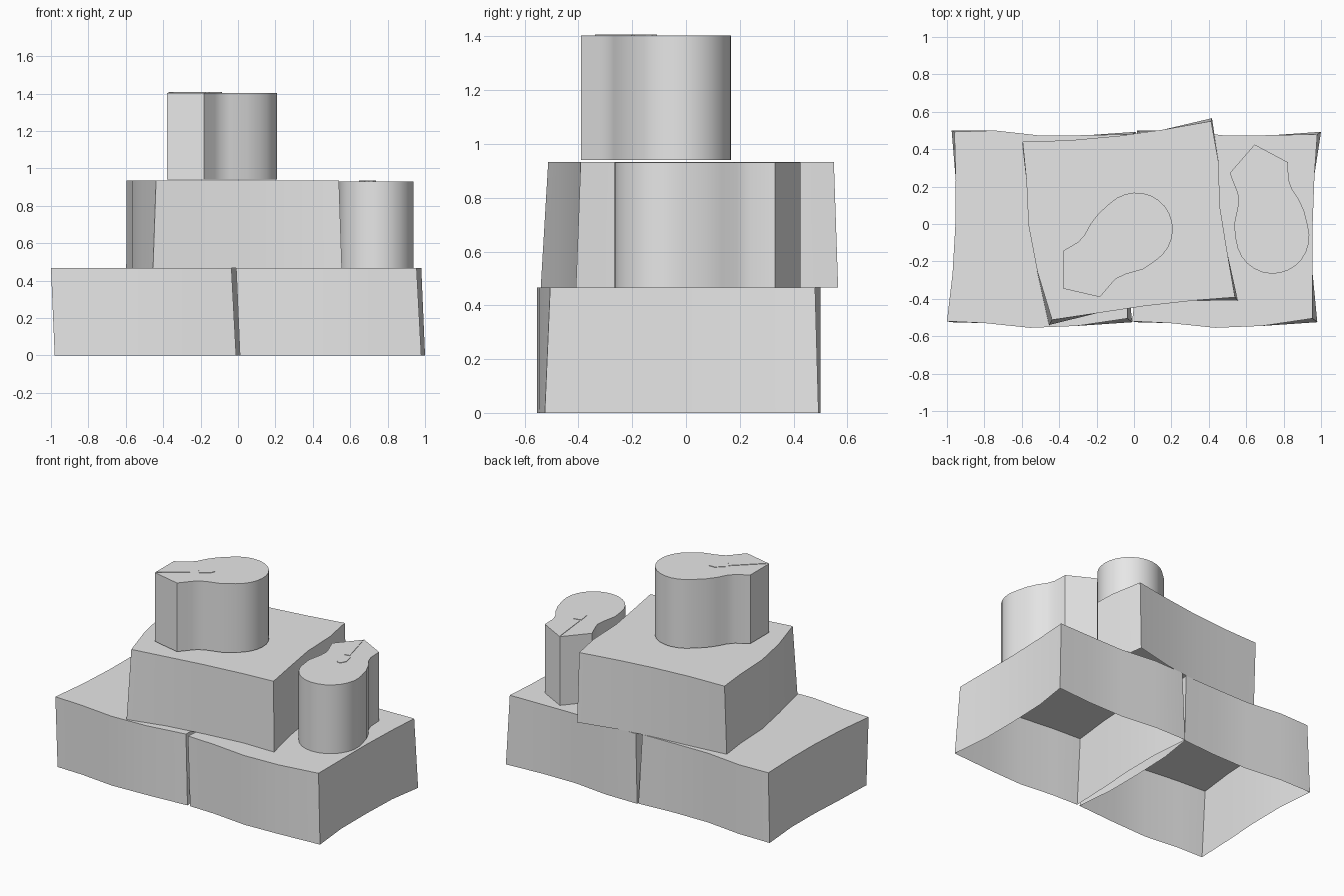
import bpy, bmesh, math
from mathutils import Matrix, Vector

cube = bpy.data.objects.get("Cube")
if cube:
    bpy.data.objects.remove(cube, do_unlink=True)

grey = bpy.data.materials.new("plain grey")
grey.use_nodes = True
colour = (0.8, 0.8, 0.8, 1)
grey.diffuse_color = colour
grey.node_tree.nodes["Principled BSDF"].inputs["Base Color"].default_value = colour


def shell(name, bottom, top, height, place, turn):
    """Walls between two outlines, closed by a flat top and open underneath."""
    bm = bmesh.new()
    low = [bm.verts.new((x, y, 0)) for x, y in bottom]
    high = [bm.verts.new((x, y, height)) for x, y in top]
    n = len(low)
    for i in range(n):
        j = (i + 1) % n
        bm.faces.new((low[i], low[j], high[j], high[i]))
    bm.faces.new(high)
    bm.transform(Matrix.Translation(place) @ Matrix.Rotation(math.radians(turn), 4, "Z"))
    mesh = bpy.data.meshes.new(name)
    bm.to_mesh(mesh)
    bm.free()
    mesh.materials.append(grey)
    obj = bpy.data.objects.new(name, mesh)
    bpy.context.collection.objects.link(obj)
    bpy.ops.object.select_all(action="DESELECT")
    obj.select_set(True)
    bpy.context.view_layer.objects.active = obj
    bpy.ops.object.shade_smooth_by_angle(angle=math.radians(30))
    return obj


# Wavy block outline: each side is a corner followed by its bowed middle points
sides = [
    [(-.515, -.505), (-.31, -.515), (-.07, -.54), (.18, -.53)],
    [(.45, -.49), (.45, -.25), (.45, .01), (.46, .28)],
    [(.475, .495), (.24, .49), (-.01, .487), (-.26, .515)],
    [(-.475, .508), (-.468, .25), (-.47, .01), (-.485, -.25)],
]
feet = [(-.495, -.51), (.475, -.51), (.495, .508), (-.49, .515)]
block_top = [p for side in sides for p in side]
block_bottom = [p for foot, side in zip(feet, sides) for p in [foot] + side[1:]]

BLOCK = 0.467
for name, place, turn in [
    ("base_block_right", (-.485, -.015, 0), 0),
    ("base_block_left", (.505, -.015, 0), 0),
    ("middle_block", (-.02, .005, BLOCK), -81.5),
]:
    shell(name, block_bottom, block_top, BLOCK, place, turn)

# Rounded, pinched column with a pointed end at its local origin
arc = [math.radians(-95 + 190 * i / 14) for i in range(15)]
column = [(0, 0), (.125, -.16), (.215, -.143), (.255, -.138), (.31, -.152), (.4, -.19)]
column += [(.5 + .2 * math.cos(a), .197 * math.sin(a)) for a in arc]
column += [(.4, .192), (.33, .175), (.27, .15), (.22, .142), (.127, .156)]

# Thin raised marks on the column top
wedge = [(.01, 0), (.25, -.02), (.25, .015)]
drop = [(.27, -.024), (.345, -.028), (.367, -.015), (.37, .005), (.338, .03), (.27, .03)]

for name, place, turn in [
    ("top_column", (-.38, -.345, 2 * BLOCK + .006), 39),
    ("side_column", (.645, .425, BLOCK), -79),
]:
    shell(name, column, column, BLOCK - .003, place, turn)
    lid = Vector(place) + Vector((0, 0, BLOCK - .003))
    shell(name + "_wedge_mark", wedge, wedge, .003, lid, turn)
    shell(name + "_drop_mark", drop, drop, .003, lid, turn)
